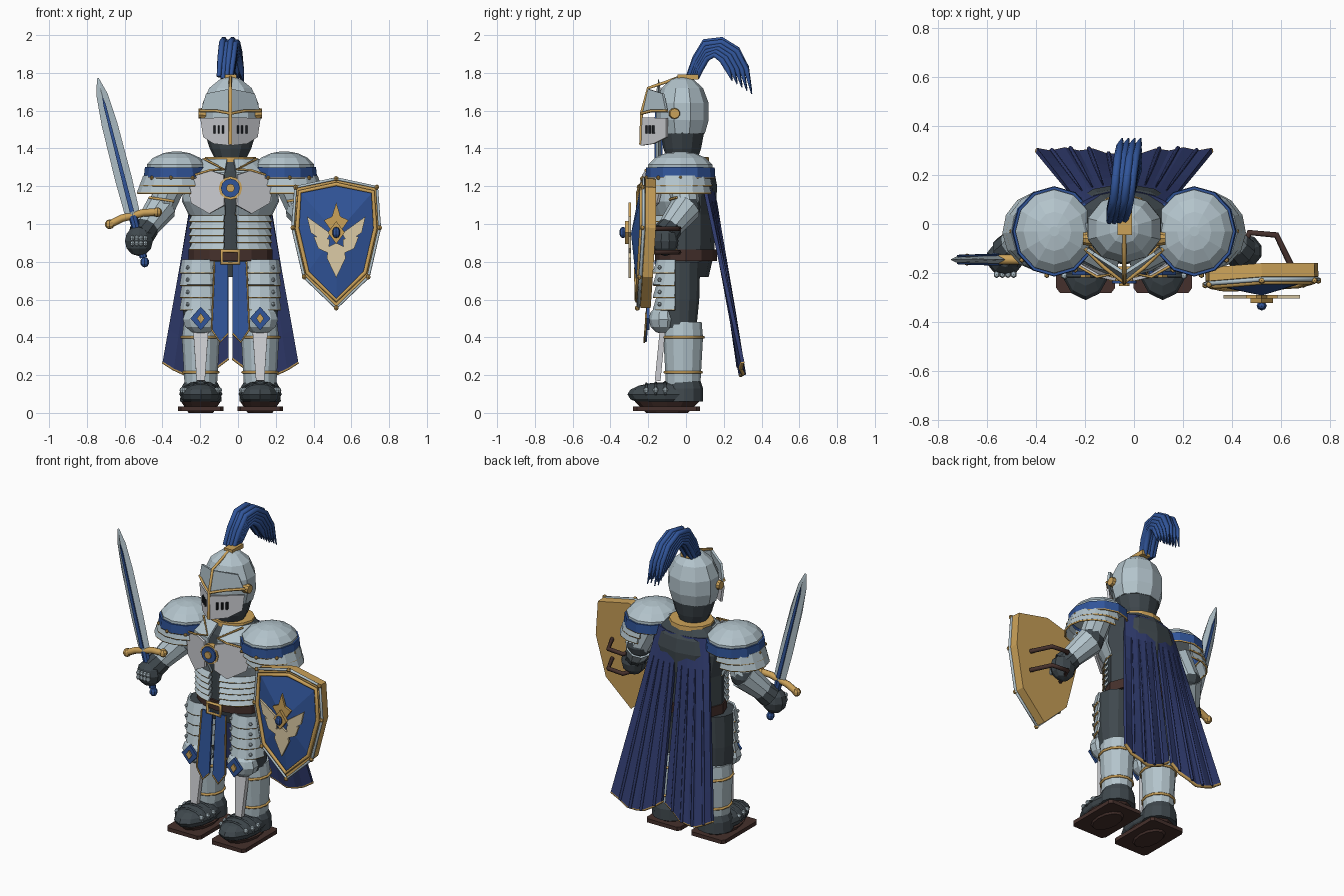
import bpy, bmesh, math
from mathutils import Vector, Matrix

if "Cube" in bpy.data.objects:
    bpy.data.objects.remove(bpy.data.objects["Cube"])

CX = -0.04  # body centre; sword and shield make the whole symmetric
COL = dict(steel=(.45, .55, .6), pale=(.62, .63, .66), dark=(.05, .065, .075), gold=(.6, .36, .1), blue=(.03, .09, .32),
           navy=(.03, .045, .16), brown=(.06, .03, .025), cream=(.72, .6, .38), black=(.01, .012, .015))
MAT = {}
for k, c in COL.items():
    MAT[k] = bpy.data.materials.new(k)
    MAT[k].diffuse_color = (*c, 1)

def link(name, data, mat):
    o = bpy.data.objects.new(name, data)
    data.materials.append(MAT[mat])
    bpy.context.collection.objects.link(o)
    return o

def mesh(name, verts, faces, mat, thick=0):
    me = bpy.data.meshes.new(name)
    me.from_pydata([tuple(v) for v in verts], [], faces)
    bm = bmesh.new(); bm.from_mesh(me)
    bmesh.ops.recalc_face_normals(bm, faces=bm.faces)
    bm.to_mesh(me); bm.free()
    o = link(name, me, mat)
    if thick:
        m = o.modifiers.new("thickness", 'SOLIDIFY')
        m.thickness, m.offset = thick, 0
    return o

def panel(name, pts, mat, thick=.014):
    return mesh(name, pts, [list(range(len(pts)))], mat, thick)

def tube(name, pts, r, mat, cyclic=False, taper=None, res=1):
    cu = bpy.data.curves.new(name, 'CURVE')
    cu.dimensions, cu.bevel_depth, cu.bevel_resolution, cu.use_fill_caps = '3D', r, res, True
    sp = cu.splines.new('POLY')
    sp.points.add(len(pts) - 1)
    for i, p in enumerate(pts):
        sp.points[i].co = (*p, 1)
        if taper: sp.points[i].radius = taper[i]
    sp.use_cyclic_u = cyclic
    return link(name, cu, mat)

def shell(name, rings, mat, x=CX, y=0, a0=0, a1=360, n=12, thick=0, trim=0):
    """Rings (z, rx, ry) round (x, y); angle 0 faces front. Full turns are capped."""
    full = abs(a1 - a0) == 360
    m = n if full else n + 1
    V = []
    for z, rx, ry in rings:
        for i in range(m):
            a = math.radians(a0 + (a1 - a0) * i / n)
            V.append((x + rx * math.sin(a), y - ry * math.cos(a), z))
    F = [(j*m + i, j*m + (i+1) % m, (j+1)*m + (i+1) % m, (j+1)*m + i)
         for j in range(len(rings) - 1) for i in range(n)]
    if full and not thick:
        F += [list(range(m)), list(range(len(V) - m, len(V)))]
    if trim:
        tube(name + "_trim", V[-m:], trim, 'gold', full)
    return mesh(name, V, F, mat, thick)

def solid(name, mat, M, kind='ball', seg=10, r=1, r2=1, depth=1):
    bm = bmesh.new()
    if kind == 'ball': bmesh.ops.create_uvsphere(bm, u_segments=seg, v_segments=max(4, seg*2//3), radius=r, matrix=M)
    elif kind == 'cube': bmesh.ops.create_cube(bm, size=2, matrix=M)
    else: bmesh.ops.create_cone(bm, cap_ends=True, segments=seg, radius1=r, radius2=r2, depth=depth, matrix=M)
    me = bpy.data.meshes.new(name); bm.to_mesh(me); bm.free()
    return link(name, me, mat)

def at(loc, scale, rot=None):
    return Matrix.LocRotScale(Vector(loc), rot, Vector(scale))

def ball(name, loc, scale, mat, seg=10): return solid(name, mat, at(loc, scale), seg=seg)
def box(name, loc, half, mat): return solid(name, mat, at(loc, half), 'cube')

def limb(name, p, q, r, r2, mat, n=10):
    p, q = Vector(p), Vector(q)
    return solid(name, mat, at((p + q) / 2, (1, 1, 1), (q - p).to_track_quat('Z', 'Y')), 'cone', n, r, r2, (q - p).length)

# torso core, belt, collar, neck
shell("torso", [(.72, .19, .12), (.85, .215, .15), (1.05, .215, .155), (1.2, .25, .165), (1.28, .22, .15), (1.35, .13, .11)], 'dark')
shell("belt", [(.805, .222, .163), (.865, .222, .163)], 'brown')
shell("collar", [(1.31, .145, .125), (1.355, .135, .12)], 'gold')
shell("neck", [(1.34, .08, .08), (1.4, .11, .1), (1.48, .135, .115), (1.56, .13, .11)], 'dark', y=-.02)
tube("belt_buckle", [(CX+a*.045, -.185, .825+b*.032) for a, b in ((-1, -1), (1, -1), (1, 1), (-1, 1))], .011, 'gold', True)

# helmet skull, crest socket, nose ridge
shell("helmet", [(1.48, .14, .12), (1.55, .158, .14), (1.64, .155, .14), (1.72, .118, .11), (1.765, .06, .06), (1.78, .02, .02)], 'steel', y=-.02, n=10)
box("crest_socket", (CX+.002, .01, 1.778), (.03, .055, .014), 'gold')
tube("helmet_ridge", [(CX, -.03, 1.78), (CX, -.11, 1.75), (CX, -.2, 1.72), (CX, -.235, 1.59), (CX, -.24, 1.42)], .009, 'gold')

# plume: strands blended between an outer and an inner arc
OUT = [(.01, 1.78), (.05, 1.88), (.1, 1.965), (.19, 1.975), (.27, 1.925), (.32, 1.83), (.348, 1.7)]
INN = [(.055, 1.78), (.075, 1.83), (.11, 1.89), (.15, 1.91), (.19, 1.88), (.22, 1.83), (.245, 1.77)]
for j in range(4):
    for i in range(5):
        u = i / 4
        w = (j - 1.5) * .021
        pts = [(CX - .03 + .06 * k / 6 + w * (1 + .2 * k / 6), a[0]*(1-u) + b[0]*u, a[1]*(1-u) + b[1]*u - .012 * (j % 2))
               for k, (a, b) in enumerate(zip(OUT, INN))]
        tube("plume_strand", pts, .017, 'blue', taper=[.7, 1, 1, 1, 1, .9, .2])

# sword: local axis along the blade
D = Vector((-.247, 0, .969)); S = Vector((.969, 0, .247)); G = Vector((-.557, -.145, 1.045))
def sw(a, b, y=0): return G + D * a + S * b + Vector((0, y, 0))
half = [(.0, .04), (.2, .045), (.5, .042), (.66, .03), (.75, .005)]
edge = [sw(a, b) for a, b in half] + [sw(a, -b) for a, b in reversed(half)]
n = len(edge)
V = edge + [sw(0, 0, -.02), sw(.68, 0, -.012), sw(0, 0, .02), sw(.68, 0, .012)]
F = [f for c in (n, n+2) for f in ([c, c+1, 4, 3, 2, 1, 0], [c+1, c, 9, 8, 7, 6, 5], [c+1, 5, 4])] + [[n, 0, n+2, 9]]
mesh("sword_blade", V, F, 'steel')
for y in (-.02, .02):
    panel("sword_fuller", [sw(.02, -.012, y), sw(.02, .012, y), sw(.6, .007, y*.8), sw(.66, 0, y*.7), sw(.6, -.007, y*.8)], 'blue', .008)
tube("sword_guard", [sw(-.015, -.13), sw(0, -.06), sw(0, .06), sw(-.015, .13)], .02, 'gold', res=2)
limb("sword_grip", sw(-.23, 0), sw(0, 0), .02, .024, 'blue', 8)
ball("sword_pommel", sw(-.255, 0), (.024, .024, .028), 'blue', 8)
for b in (-.13, .13): ball("guard_end", sw(-.015, b), (.026, .026, .026), 'gold', 8)

# shield
HX, HALF = .52, [(.215, 1.195), (.23, .98), (.17, .72)]
OUTL = [(0, 1.24)] + HALF + [(0, .555)] + [(-x, z) for x, z in reversed(HALF)]
def sp(x, z, y, k=1):
    z = .95 + (z - .95) * k
    return (HX + x * k, y - .07 * max(0, .95 - z) - .08 * min(x, 0) * -1, z)
panel("shield_body", [sp(x, z, -.187) for x, z in OUTL], 'gold', .055)
mesh("shield_face", [sp(x, z, -.225, .87) for x, z in OUTL] + [(HX, -.285, .95)],
     [(i, (i+1) % 8, 8) for i in range(8)], 'blue', .012)
tube("shield_rim", [sp(x, z, -.235, .9) for x, z in OUTL], .012, 'gold', True)
tube("shield_edge", [sp(x, z, -.225, 1.0) for x, z in OUTL], .009, 'steel', True)
for x, z in OUTL: ball("shield_rivet", sp(x, z, -.23), (.014, .014, .014), 'gold', 6)
for s in (-1, 1):
    W = lambda pts: [(HX + s * x, -.297, z) for x, z in pts]
    panel("emblem_wing", W([(.03, .95), (.155, 1.04), (.135, .955), (.06, .9)]), 'cream')
    panel("emblem_feather", W([(.035, .92), (.12, .935), (.095, .87), (.04, .845)]), 'cream')
    panel("emblem_tail", W([(0, .9), (.04, .88), (.05, .82), (0, .715)]), 'cream')
    panel("emblem_crown", W([(0, 1.115), (.022, 1.04), (.065, 1.02), (.03, .97), (0, .98)]), 'gold')
panel("emblem_diamond", [(HX + x, -.312, .955 + z) for x, z in ((0, .06), (.045, 0), (0, -.06), (-.045, 0))], 'gold', .02)
ball("emblem_gem", (HX, -.333, .955), (.022, .02, .03), 'blue', 8)
for z in (.975, .85):
    tube("shield_strap", [(.64, -.17, z), (.58, -.045, z), (.47, -.035, z), (.42, -.16, z)], .013, 'brown')

# chest medallion
for r, y, m in ((.062, -.232, 'gold'), (.05, -.242, 'blue'), (.022, -.252, 'gold')):
    limb("medallion", (CX, -.2, 1.19), (CX, y, 1.19), r, r, m, 12)

for s in (-1, 1):
    P = lambda x, y, z: (CX + s * x, y, z)
    # visor plates, breath slots, ear discs
    panel("visor_upper", [P(0, -.2, 1.715), P(.125, -.12, 1.69), P(.155, -.1, 1.59), P(0, -.225, 1.59)], 'steel')
    panel("visor_lower", [P(0, -.23, 1.565), P(.155, -.1, 1.56), P(.14, -.1, 1.46), P(.085, -.17, 1.425), P(0, -.235, 1.415)], 'pale')
    tube("visor_brow", [P(0, -.237, 1.585), P(.08, -.178, 1.6), P(.16, -.1, 1.6)], .008, 'gold')
    for i in range(3):
        x = .04 + .022 * i
        box("breath_slot", P(x, -.235 + .8 * x, 1.5), (.005, .012, .022), 'black')
    limb("ear_disc", P(.13, -.06, 1.585), P(.168, -.06, 1.585), .032, .026, 'gold', 10)

    # breastplate and belly lames
    shell("breastplate", [(1.34, .145, .12), (1.27, .24, .195), (1.12, .25, .205), (1.05, .215, .17)], 'steel', a0=s*7, a1=s*92, n=5, thick=.014, trim=.006)
    Y = lambda x: -.225 * math.sqrt(1 - (x / .27) ** 2)
    pp = [(.035, 1.26), (.11, 1.285), (.19, 1.26), (.225, 1.2), (.205, 1.11), (.11, 1.055), (.03, 1.1)]
    panel("breast_panel", [P(x, Y(x) - .003, z) for x, z in pp], 'pale')
    tube("breast_trim", [P(.14, -.09, 1.345), P(.035, -.2, 1.29)] + [P(x, Y(x) - .01, z) for x, z in pp[1:4]], .006, 'gold')
    for i in range(5):
        z = 1.055 - .037 * i
        shell("belly_lame", [(z, .2, .162), (z - .042, .225, .19)], 'steel', a0=s*9, a1=s*75, n=4, thick=.01, trim=.004)

    # tabard strips
    st = [(.012, .8), (.085, .8), (.1, .44), (.055, .375), (.012, .42)]
    panel("tabard", [P(x, -.18 - .08 * (.8 - z), z) for x, z in st], 'blue', .012)
    tube("tabard_trim", [P(x, -.187 - .08 * (.8 - z), z) for x, z in st[1:]], .005, 'gold')

    # pauldrons
    px = CX + s * .285
    shell("pauldron_dome", [(1.285, .155, .172), (1.315, .158, .17), (1.35, .125, .135), (1.375, .07, .08), (1.384, .02, .02)], 'steel', px, -.03, n=12)
    shell("pauldron_band", [(1.3, .162, .176), (1.245, .168, .178)], 'blue', px, -.03, n=12, thick=.012, trim=.006)
    for z, r, c in ((1.255, .155, .3), (1.215, .15, .32)):
        shell("pauldron_lame", [(z, r, r), (z - .05, r + .02, r + .012)], 'steel', CX + s*c, -.03, s*-40, s*190, 9, .012, .006)
    for a in (-30, 10, 50, 90):
        t = math.radians(a)
        ball("pauldron_rivet", (px + s*.172*math.sin(t), -.03 - .182*math.cos(t), 1.245), (.011,)*3, 'gold', 6)

    # arms and gauntlets
    sh, el, wr = P(.3, -.02, 1.24), P(.365, .0, 1.09), P(.465, -.105, .955)
    limb("upper_arm", sh, el, .08, .075, 'steel')
    ball("elbow", el, (.078, .078, .075), 'dark')
    limb("forearm", el, wr, .085, .06, 'steel')
    limb("cuff", P(.44, -.08, .985), P(.475, -.115, .94), .066, .072, 'dark')
    tube("elbow_trim", [P(.3, -.07, 1.12), P(.36, -.085, 1.13), P(.43, -.05, 1.14)], .007, 'gold')
    hy = -.14 if s < 0 else -.11
    ball("gauntlet", P(.485, hy, .91), (.078, .07, .08), 'dark')
    for i in range(4):
        for k in (0, 1): ball("knuckle", P(.45 + .023*i, hy - .065, .925 - .028*k), (.013, .016, .016), 'steel', 6)

    # legs: thigh, tassets, knee, greave
    lx = CX + s * .157
    shell("thigh", [(.45, .085, .09), (.6, .1, .105), (.8, .1, .11)], 'dark', lx, -.035)
    for z in (.81, .745, .68, .615):
        shell("tasset", [(z, .096, .115), (z - .068, .108, .135)], 'steel', lx, -.035, -80, 80, 6, .012, .005)
        for a in (-.07, .07): ball("tasset_rivet", (lx + a, -.14, z - .04), (.011,)*3, 'steel', 6)
    ball("knee_cop", (lx, -.12, .495), (.1, .078, .078), 'steel')
    panel("knee_diamond", [(lx + x, -.2, .5 + z) for x, z in ((0, .062), (.055, 0), (0, -.062), (-.055, 0))], 'blue', .016)
    panel("knee_gem", [(lx + x, -.21, .5 + z) for x, z in ((0, .028), (.02, 0), (0, -.028), (-.02, 0))], 'gold', .014)
    shell("greave", [(.13, .085, .09), (.22, .09, .095), (.4, .1, .105), (.48, .09, .098)], 'steel', lx, -.015)
    for z, r in ((.4, .102), (.215, .092)):
        tube("greave_ring", [(lx + r*math.sin(a*math.pi/6), -.015 - (r + .005)*math.cos(a*math.pi/6), z) for a in range(12)], .008, 'gold', True)
    panel("shin_plate", [(lx - .04, -.125, .43), (lx + .04, -.125, .43), (lx + .022, -.15, .17), (lx - .022, -.15, .17)], 'pale', .03)

    # sabatons and soles
    ball("sabaton", (lx, -.11, .098), (.112, .2, .065), 'dark', 12)
    shell("ankle", [(.06, .11, .1), (.13, .105, .1), (.175, .08, .085)], 'dark', lx, -.01)
    for y, r in ((-.21, .095), (-.16, .106), (-.11, .11)):
        tube("sabaton_ridge", [(lx + r*math.cos(t*math.pi/6), y, .095 + r*.62*math.sin(t*math.pi/6)) for t in range(7)], .007, 'dark')
        for a in (-1, 1): ball("sabaton_rivet", (lx + a*r*.9, y, .12), (.016,)*3, 'steel', 6)
    so = [(-.105, -.28), (.105, -.28), (.12, -.26), (.12, .055), (.105, .075), (-.105, .075), (-.12, .055), (-.12, -.26)]
    panel("sole", [(lx + x, y, .023) for x, y in so], 'brown', .024)
    shell("sole_pad", [(.0, .065, .11), (.06, .105, .17)], 'brown', lx, -.1)

    # cape half with folds and hem
    NC, NR = 6, 6
    def cp(u, v, off=0):
        x = .012 + u * (.165 + .18 * v)
        zb = .29 - .08 * math.sin(math.pi * u) - .02 * u
        y = .125 + .18 * v - .035 * v * (1 - u) ** 3 - .05 * u * u * (1 - v) - .012 * u * v
        return P(x, y + .006 * math.cos(u * 6 * math.pi) * v + off, 1.3 + (zb - 1.3) * v)
    V = [cp(i / NC, j / NR) for j in range(NR + 1) for i in range(NC + 1)]
    F = [(j*7 + i, j*7 + i + 1, j*7 + i + 8, j*7 + i + 7) for j in range(NR) for i in range(NC)]
    mesh("cape", V, F, 'navy', .02)
    for u in (.15, .38, .6, .82):
        tube("cape_fold", [cp(u, v / 6, .012) for v in range(1, 7)], .009, 'navy', taper=[.3, .6, .8, 1, 1, 1])
    tube("cape_hem", [cp(i / NC, 1) for i in range(NC + 1)], .011, 'gold')

for m in bpy.data.materials:
    if m.users and not m.is_grease_pencil:
        m.use_nodes = True
        m.node_tree.nodes["Principled BSDF"].inputs["Base Color"].default_value = m.diffuse_color
